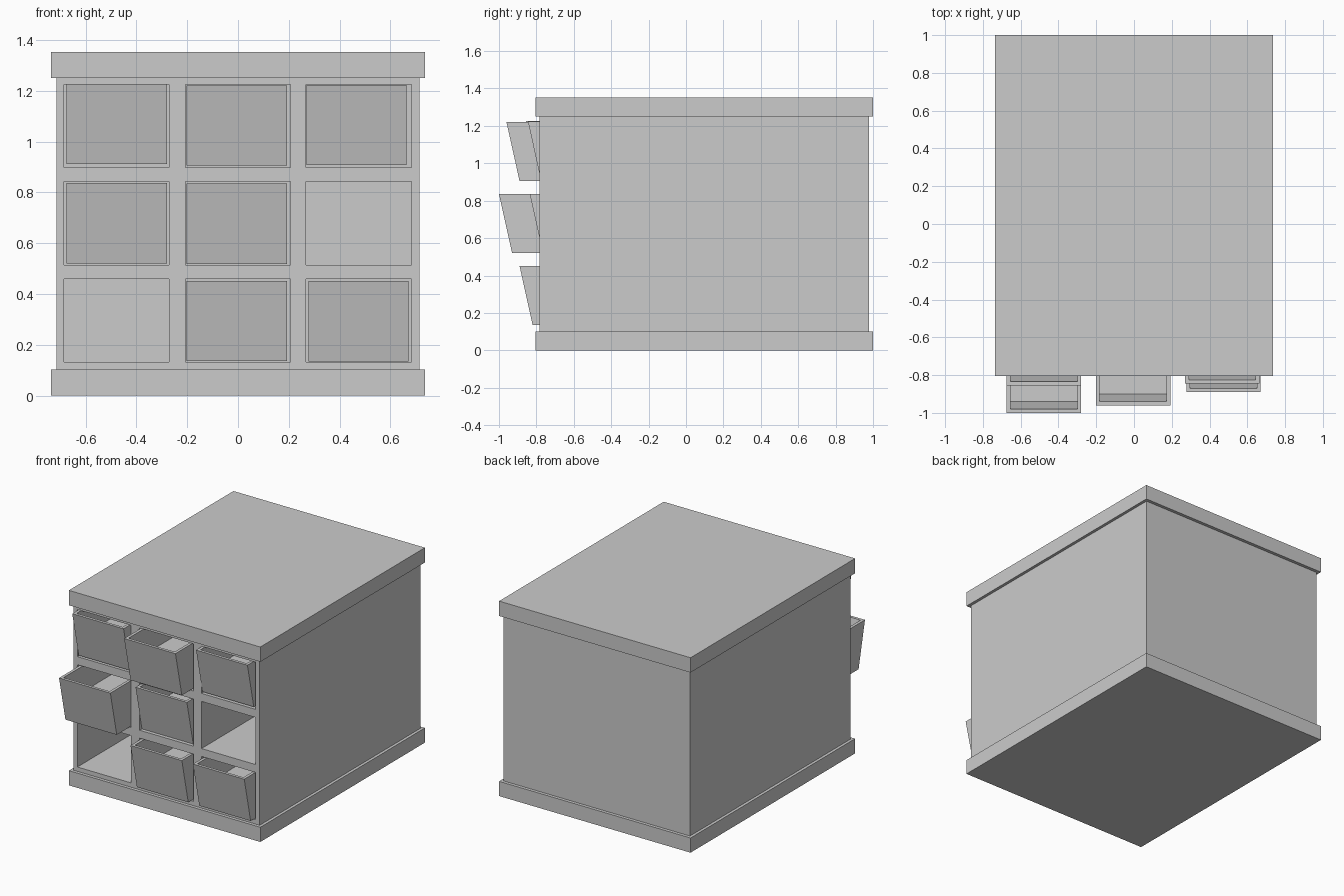
import bpy, bmesh

if "Cube" in bpy.data.objects:
    bpy.data.objects.remove(bpy.data.objects["Cube"])


def mesh_object(name, bm):
    bmesh.ops.recalc_face_normals(bm, faces=bm.faces)
    me = bpy.data.meshes.new(name)
    bm.to_mesh(me)
    bm.free()
    ob = bpy.data.objects.new(name, me)
    bpy.context.collection.objects.link(ob)
    return ob


def add_box(bm, x0, x1, y0, y1, z0, z1):
    verts = bmesh.ops.create_cube(bm, size=1)["verts"]
    for v in verts:
        v.co = (x1 if v.co.x > 0 else x0,
                y1 if v.co.y > 0 else y0,
                z1 if v.co.z > 0 else z0)


def box(name, *dims):
    bm = bmesh.new()
    add_box(bm, *dims)
    return mesh_object(name, bm)


# Base and top slabs
box("base_slab", -0.735, 0.735, -0.805, 1.0, 0.0, 0.102)
box("top_slab", -0.735, 0.735, -0.805, 1.0, 1.25, 1.353)

# Cabinet body with a three by three grid of deep openings
body = box("cabinet_body", -0.715, 0.715, -0.783, 0.978, 0.102, 1.25)
columns = [(-0.685, -0.272), (-0.207, 0.207), (0.268, 0.682)]
rows = [(0.132, 0.46), (0.515, 0.842), (0.898, 1.225)]
bm = bmesh.new()
for x0, x1 in columns:
    for z0, z1 in rows:
        add_box(bm, x0, x1, -0.9, 0.92, z0, z1)
cutter = mesh_object("opening_cutter", bm)
cutter.hide_render = True
cutter.hide_viewport = True
mod = body.modifiers.new("openings", "BOOLEAN")
mod.operation = "DIFFERENCE"
mod.solver = "EXACT"
mod.object = cutter


# Drawer: open tray with a front that leans outward and a raised floor
def drawer(name, x0, y0, z0, width=0.394, height=0.316, length=1.55,
           wall=0.02, depth=0.18):
    lean = 0.07
    z1 = z0 + height
    zf = z1 - depth
    bm = bmesh.new()

    def ring(inset, z):
        front = y0 + lean * (z1 - z) / height + inset
        back = y0 + length - inset
        a, b = x0 + inset, x0 + width - inset
        return [bm.verts.new(p) for p in
                ((a, front, z), (b, front, z), (b, back, z), (a, back, z))]

    rings = [ring(0, z0), ring(0, z1), ring(wall, z1), ring(wall, zf)]
    for lo, hi in zip(rings, rings[1:]):
        for i in range(4):
            j = (i + 1) % 4
            bm.faces.new((lo[i], lo[j], hi[j], hi[i]))
    bm.faces.new(rings[0][::-1])
    bm.faces.new(rings[-1])
    return mesh_object(name, bm)


# Seven drawers pulled out by different amounts: left x, front y, bottom z
for name, x, y, z in (
    ("drawer_top_left", -0.674, -0.855, 0.911),
    ("drawer_top_middle", -0.202, -0.96, 0.905),
    ("drawer_top_right", 0.27, -0.845, 0.907),
    ("drawer_middle_left", -0.674, -1.0, 0.52),
    ("drawer_middle_middle", -0.202, -0.835, 0.519),
    ("drawer_bottom_middle", -0.202, -0.89, 0.136),
    ("drawer_bottom_right", 0.277, -0.89, 0.135),
):
    drawer(name, x, y, z)
